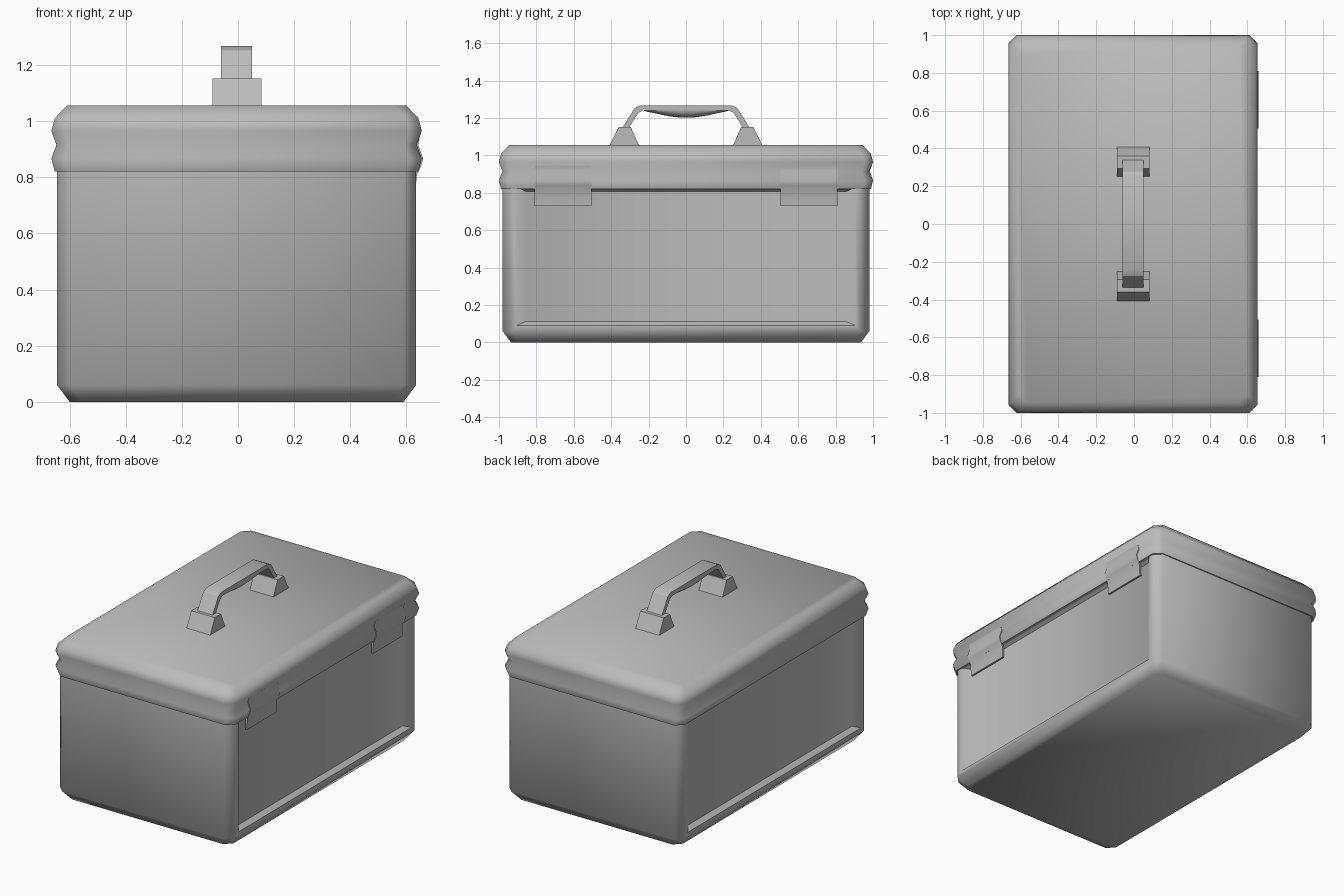
import bpy, bmesh, math

cube = bpy.data.objects.get("Cube")
if cube:
    bpy.data.objects.remove(cube, do_unlink=True)

CX = -0.005  # middle of the box across x

grey = bpy.data.materials.new("plain_grey")
grey.use_nodes = True
colour = (0.5, 0.5, 0.5, 1)
grey.diffuse_color = colour
grey.node_tree.nodes["Principled BSDF"].inputs["Base Color"].default_value = colour


def finish(bm, name, angle):
    bmesh.ops.recalc_face_normals(bm, faces=bm.faces)
    mesh = bpy.data.meshes.new(name)
    bm.to_mesh(mesh)
    bm.free()
    mesh.materials.append(grey)
    obj = bpy.data.objects.new(name, mesh)
    bpy.context.collection.objects.link(obj)
    bpy.ops.object.select_all(action="DESELECT")
    obj.select_set(True)
    bpy.context.view_layer.objects.active = obj
    bpy.ops.object.shade_smooth_by_angle(angle=math.radians(angle))
    return obj


def cut_corner_ring(bm, hx, hy, c, z):
    """Rectangle with cut corners at height z."""
    pts = []
    for sx, sy in ((1, 1), (-1, 1), (-1, -1), (1, -1)):
        pair = [(sx * hx, sy * (hy - c)), (sx * (hx - c), sy * hy)]
        pts += pair if sx == sy else pair[::-1]
    return [bm.verts.new((CX + x, y, z)) for x, y in pts]


def stacked_box(hx, hy, c, levels):
    """Closed box through levels of (inset, height)."""
    bm = bmesh.new()
    rings = [cut_corner_ring(bm, hx - d, hy - d, c, z) for d, z in levels]
    for a, b in zip(rings, rings[1:]):
        for i in range(8):
            j = (i + 1) % 8
            bm.faces.new((a[i], a[j], b[j], b[i]))
    bm.faces.new(rings[0][::-1])
    bm.faces.new(rings[-1])
    bmesh.ops.recalc_face_normals(bm, faces=bm.faces)
    return bm


def extrude_profile(name, profile, axis, start, end, angle=30):
    """Extrude a closed outline along x (outline y,z) or y (outline x,z)."""
    bm = bmesh.new()
    ends = []
    for t in (start, end):
        ends.append([bm.verts.new((t, p, z) if axis == "x" else (p, t, z))
                     for p, z in profile])
    n = len(profile)
    for i in range(n):
        j = (i + 1) % n
        bm.faces.new((ends[0][i], ends[0][j], ends[1][j], ends[1][i]))
    bm.faces.new(ends[0][::-1])
    bm.faces.new(ends[1])
    return finish(bm, name, angle)


# Body with a shallow recessed panel on each long side
bm = stacked_box(0.64, 0.98, 0.045, [(0.045, 0), (0, 0.06), (0, 0.86)])
panels = [f for f in bm.faces if abs(f.normal.x) > 0.95 and f.calc_area() > 1]
bmesh.ops.inset_individual(bm, faces=panels, thickness=0.045)
bmesh.ops.inset_individual(bm, faces=panels, thickness=0.03, depth=-0.032)
for f in panels:
    for v in f.verts:
        v.co.y *= 0.97
finish(bm, "box_body", 46)

# Lid with a groove around its rim
bm = stacked_box(0.66, 1.0, 0.045, [(0.012, 0.82), (0, 0.867), (0.018, 0.915),
                                    (0, 0.965), (0.012, 1.01), (0.055, 1.055)])
finish(bm, "lid", 50)

# Two bent clasps that follow the rim
outer = [(0.648, 0.945), (0.642, 0.915), (0.66, 0.865), (0.652, 0.84),
         (0.636, 0.805), (0.633, 0.73)]
inner = [(x - 0.012, z) for x, z in reversed(outer)]
for side, sign in (("back", 1), ("front", -1)):
    extrude_profile(side + "_clasp", outer + inner, "y",
                    sign * 0.505, sign * 0.81, 40)

# Handle feet
for side, sign in (("back", 1), ("front", -1)):
    foot = [(0.41, 1.05), (0.36, 1.152), (0.295, 1.152), (0.25, 1.05)]
    extrude_profile(side + "_handle_foot", [(sign * y, z) for y, z in foot],
                    "x", -0.09, 0.083)

# Handle bar
top = [(0.345, 1.14), (0.275, 1.252), (0.243, 1.268)]
under = [(0.23, 1.24), (0.255, 1.228), (0.31, 1.14)]
half = top[::-1]
bar = ([(-y, z) for y, z in top] + half + under[::-1]
       + [(-y, z) for y, z in under])
extrude_profile("handle_bar", bar, "x", -0.06, 0.05)

# Rounded grip swelling under the bar
bm = bmesh.new()
rows, cols = 20, 10
grid = []
for i in range(rows + 1):
    t = i / rows * 2 - 1
    depth = 0.004 + 0.036 * math.cos(t * math.pi / 2) ** 1.3 if abs(t) < 1 else 0
    row = []
    for j in range(cols + 1):
        a = math.pi * j / cols
        row.append(bm.verts.new((CX - 0.055 * math.cos(a), t * 0.235,
                                 1.242 - depth * math.sin(a))))
    grid.append(row)
for a, b in zip(grid, grid[1:]):
    for j in range(cols):
        bm.faces.new((a[j], a[j + 1], b[j + 1], b[j]))
    bm.faces.new((a[0], b[0], b[cols], a[cols]))
finish(bm, "handle_grip", 60)
